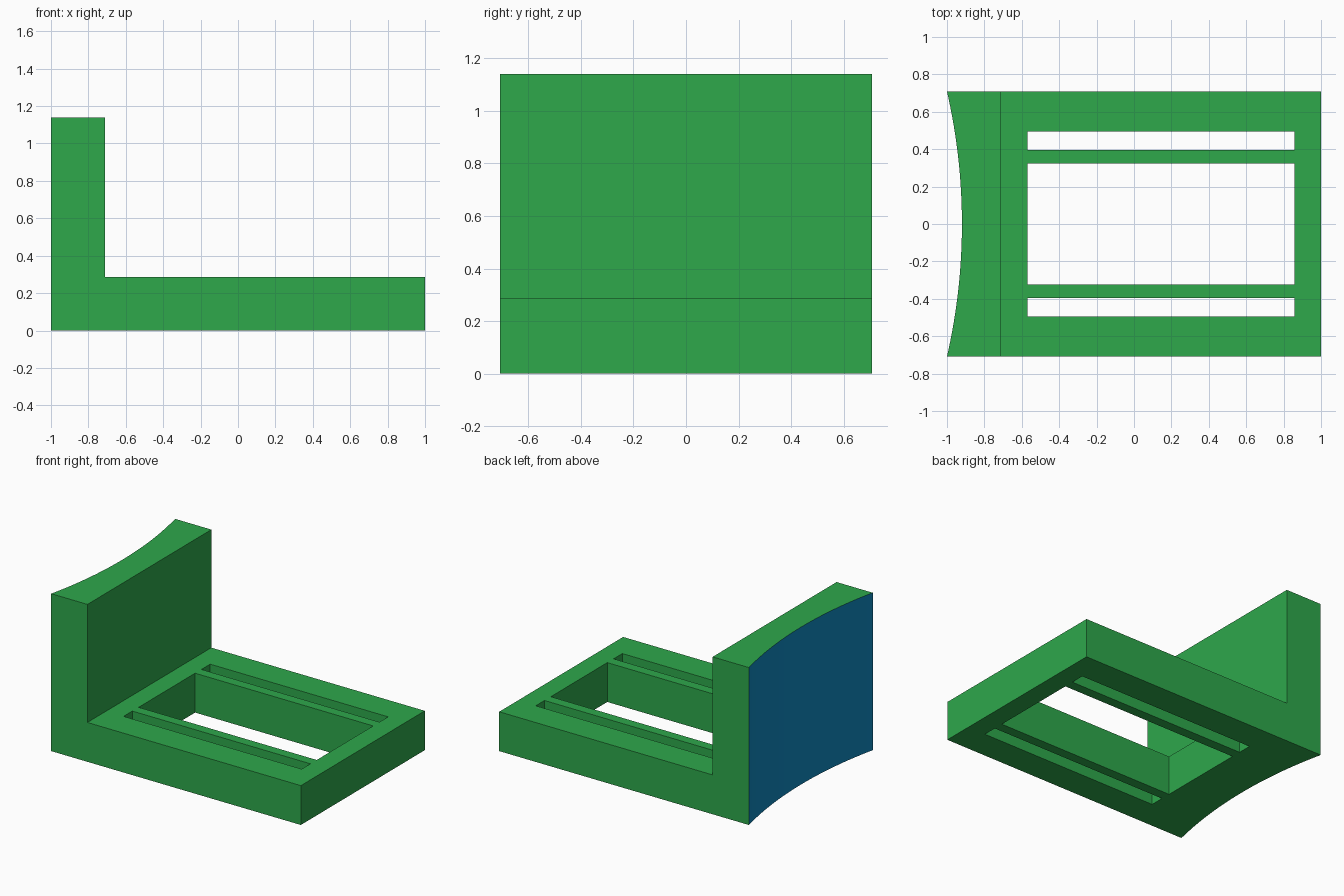
import bpy, bmesh, math

if "Cube" in bpy.data.objects:
    bpy.data.objects.remove(bpy.data.objects["Cube"])

HALF_W = 0.709      # half depth along y
WALL_X = -0.71      # inner face of the upright wall
BASE_H, WALL_H = 0.285, 1.14


def material(name, rgb):
    mat = bpy.data.materials.new(name)
    linear = [((c / 255 + 0.055) / 1.055) ** 2.4 for c in rgb]
    mat.diffuse_color = (*linear, 1)
    mat.use_nodes = True
    mat.node_tree.nodes["Principled BSDF"].inputs["Base Color"].default_value = mat.diffuse_color
    return mat


green = material("green", (46, 168, 75))
blue = material("blue", (16, 137, 193))


def extrude_up(bm, height):
    """Turn the flat outline faces in bm into a closed solid."""
    flat = bm.faces[:]
    result = bmesh.ops.extrude_face_region(bm, geom=flat, use_keep_orig=True)
    verts = [g for g in result["geom"] if isinstance(g, bmesh.types.BMVert)]
    bmesh.ops.translate(bm, verts=verts, vec=(0, 0, height))
    bmesh.ops.recalc_face_normals(bm, faces=bm.faces)


def make_object(name, bm, mats):
    mesh = bpy.data.meshes.new(name)
    bm.to_mesh(mesh)
    bm.free()
    for m in mats:
        mesh.materials.append(m)
    obj = bpy.data.objects.new(name, mesh)
    bpy.context.collection.objects.link(obj)
    return obj


# Base frame: grid of cells, leaving out two slots and the central window
xs = [WALL_X, -0.57, 0.857, 1.0]
ys = [-HALF_W, -0.495, -0.395, -0.323, 0.323, 0.395, 0.495, HALF_W]
bm = bmesh.new()
grid = [[bm.verts.new((x, y, 0)) for y in ys] for x in xs]
for i in range(len(xs) - 1):
    for j in range(len(ys) - 1):
        if i == 1 and j in (1, 3, 5):
            continue
        bm.faces.new((grid[i][j], grid[i + 1][j], grid[i + 1][j + 1], grid[i][j + 1]))
extrude_up(bm, BASE_H)
make_object("base_frame", bm, [green])

# Upright wall: flat inside, shallow concave arc outside
SAG = 0.08
radius = (HALF_W ** 2 + SAG ** 2) / (2 * SAG)
centre_x = -1 + SAG - radius
half_angle = math.asin(HALF_W / radius)
STEPS = 32
bm = bmesh.new()
outline = [bm.verts.new((WALL_X, -HALF_W, 0)), bm.verts.new((WALL_X, HALF_W, 0))]
for k in range(STEPS + 1):
    a = half_angle * (1 - 2 * k / STEPS)
    outline.append(bm.verts.new((centre_x + radius * math.cos(a), radius * math.sin(a), 0)))
bm.faces.new(outline)
extrude_up(bm, WALL_H)

# Curved outer face is blue and smooth
for f in bm.faces:
    if f.normal.x < -0.5:
        f.material_index = 1
        f.smooth = True
for e in bm.edges:
    e.smooth = e.calc_face_angle(0) < math.radians(30)
make_object("curved_wall", bm, [green, blue])
